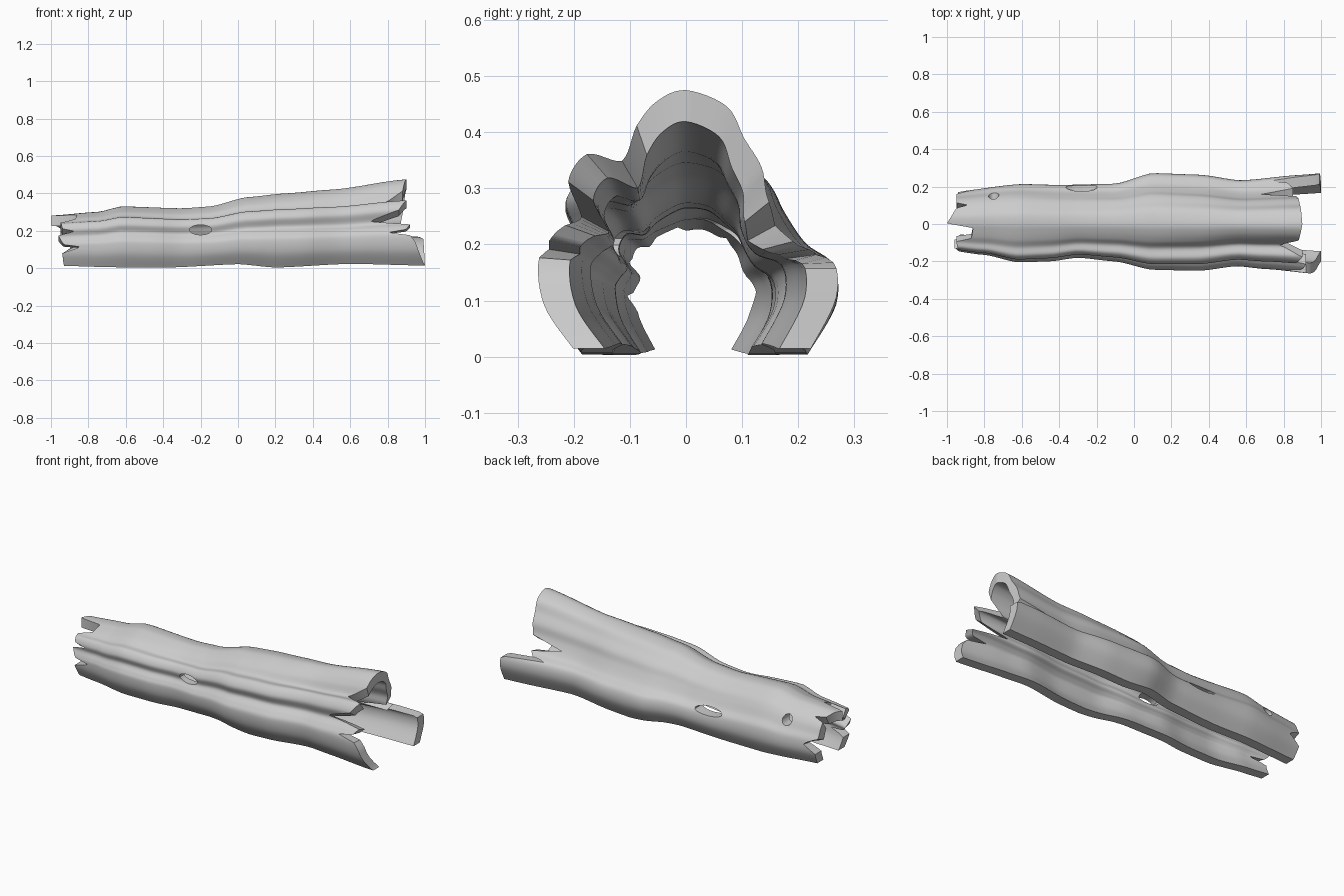
import bpy, bmesh, math
from mathutils import Vector

if "Cube" in bpy.data.objects:
    bpy.data.objects.remove(bpy.data.objects["Cube"])

# Cross-section outlines (fractions of half width / height), front foot over the top to back foot
LEFT = [(-.75,.05),(-.95,.25),(-1,.42),(-.97,.5),(-.9,.6),(-.95,.72),(-.85,.83),(-.65,.86),(-.45,.92),
        (-.2,.97),(0,1),(.25,1),(.5,.93),(.65,.87),(.78,.78),(.88,.65),(1,.5),(1,.28),(.8,.05)]
RIGHT = [(-.75,.03),(-.95,.19),(-1,.37),(-.9,.46),(-.76,.53),(-.82,.66),(-.68,.76),(-.45,.75),(-.34,.87),
         (-.2,.96),(0,1),(.28,.94),(.40,.82),(.52,.71),(.57,.58),(.74,.43),(.97,.37),(1,.22),(.83,.03)]
# Silhouettes along the length: (x, value)
TOP = [(-1,.28),(-.75,.3),(-.62,.33),(-.3,.32),(-.15,.33),(.05,.38),(.25,.4),(.5,.42),(.9,.475),(1,.48)]
FRONT = [(-1,.14),(-.8,.165),(-.62,.205),(-.45,.2),(-.3,.18),(-.1,.2),(.1,.245),(.35,.25),(.55,.225),(.7,.24),(1,.268)]
BACK = [(-1,.165),(-.6,.21),(-.4,.205),(-.1,.212),(.1,.268),(.35,.26),(.57,.23),(.9,.26),(1,.268)]
FOOT = [(-1,.012),(-.6,0),(-.4,0),(0,.02),(.2,0),(.6,.022),(1,.012)]
# Splintered ends: (outline position, x)
L_TIP = [(0,-.93),(1.2,-.94),(1.8,-.84),(2.2,-.93),(3.5,-.95),(4.2,-.96),(4.7,-.87),(5.2,-.94),(7,-.95),
         (7.8,-.87),(9.3,-.86),(10.1,-1),(12,-.95),(12.5,-.89),(13.2,-.95),(15.5,-.95),(16.3,-.87),(17,-.94),(18,-.93)]
R_TIP = [(0,1),(1.5,.95),(2,.92),(2.3,.8),(2.7,.9),(3.5,.92),(4.2,.7),(5,.86),(6,.9),(7,.78),(8,.88),(10,.9),
         (13,.88),(14,.87),(14.5,.68),(15,.85),(15.5,.82),(15.8,.72),(16.2,.99),(18,1)]


def lerp(table, t, smooth=True):
    """Interpolate a (t, value) table."""
    for (a, va), (b, vb) in zip(table, table[1:]):
        if t <= b:
            k = max(0, (t - a) / (b - a))
            if smooth:
                k = .5 * k + .5 * k * k * (3 - 2 * k)
            return va + (vb - va) * k
    return table[-1][1]


def outline(pts, u):
    """Catmull-Rom point on an outline."""
    i = min(int(u), len(pts) - 2)
    t = u - i
    p = [Vector(pts[min(max(j, 0), len(pts) - 1)]) for j in range(i - 1, i + 3)]
    return .5 * (2 * p[1] + (p[2] - p[0]) * t + (2 * p[0] - 5 * p[1] + 4 * p[2] - p[3]) * t * t
                 + (3 * p[1] - 3 * p[2] + p[3] - p[0]) * t ** 3)


def surface(u, x):
    """Outer and inner points of the log wall."""
    k = min(max((x + .95) / 1.85, 0), 1)
    p = outline(LEFT, u).lerp(outline(RIGHT, u), k)
    y = p.x * lerp(FRONT if p.x < 0 else BACK, x)
    h = lerp(TOP, x)
    z = p.y * h + (lerp(FOOT, x) - .012) * max(0, 1 - p.y * 2)
    out = Vector((x, y, max(z, .002)))
    core = Vector((x, 0, min(out.z, .33 * h)))
    return out, out + (core - out).normalized() * .056


# Hollow log shell
NU, NM, NE = 108, 34, 8
bm = bmesh.new()
outer, inner = [], []
for i in range(NU + 1):
    u = 18 * i / NU
    a, b = lerp(L_TIP, u, False), lerp(R_TIP, u, False)
    xs = [a + (-.75 - a) * j / NE for j in range(NE)]
    xs += [-.75 + 1.35 * j / NM for j in range(NM)]
    xs += [.6 + (b - .6) * j / NE for j in range(NE + 1)]
    pts = [surface(u, x) for x in xs]
    outer.append([bm.verts.new(p[0]) for p in pts])
    inner.append([bm.verts.new(p[1]) for p in pts])
n = len(outer[0])
for i in range(NU):
    for j in range(n - 1):
        for g in (outer, inner):
            bm.faces.new((g[i][j], g[i + 1][j], g[i + 1][j + 1], g[i][j + 1]))
    for j in (0, n - 1):
        bm.faces.new((outer[i][j], outer[i + 1][j], inner[i + 1][j], inner[i][j]))
for i in (0, NU):
    for j in range(n - 1):
        bm.faces.new((outer[i][j], outer[i][j + 1], inner[i][j + 1], inner[i][j]))
bmesh.ops.recalc_face_normals(bm, faces=bm.faces)
mesh = bpy.data.meshes.new("hollow_log")
bm.to_mesh(mesh)
bm.free()
log = bpy.data.objects.new("hollow_log", mesh)
bpy.context.collection.objects.link(log)

# Knot holes: x, y, z, half length, half height
for x, y, z, rx, rz in [(-.2, -.2, .205, .06, .027), (-.28, .2, .16, .085, .02), (-.75, .16, .22, .028, .028)]:
    bpy.ops.mesh.primitive_cylinder_add(vertices=14, radius=1, depth=2, location=(x, y, z),
                                        rotation=(math.pi / 2, 0, 0))
    cutter = bpy.context.object
    cutter.name = "knot_cutter"
    cutter.scale = (rx, rz, .14)
    cutter.hide_render = True
    mod = log.modifiers.new("knot_hole", "BOOLEAN")
    mod.operation, mod.solver, mod.object = "DIFFERENCE", "EXACT", cutter
    bpy.context.view_layer.objects.active = log
    bpy.ops.object.modifier_apply(modifier=mod.name)
    bpy.data.objects.remove(cutter)

bpy.ops.object.select_all(action="DESELECT")
log.select_set(True)
bpy.context.view_layer.objects.active = log
bpy.ops.object.shade_smooth_by_angle(angle=math.radians(35))
